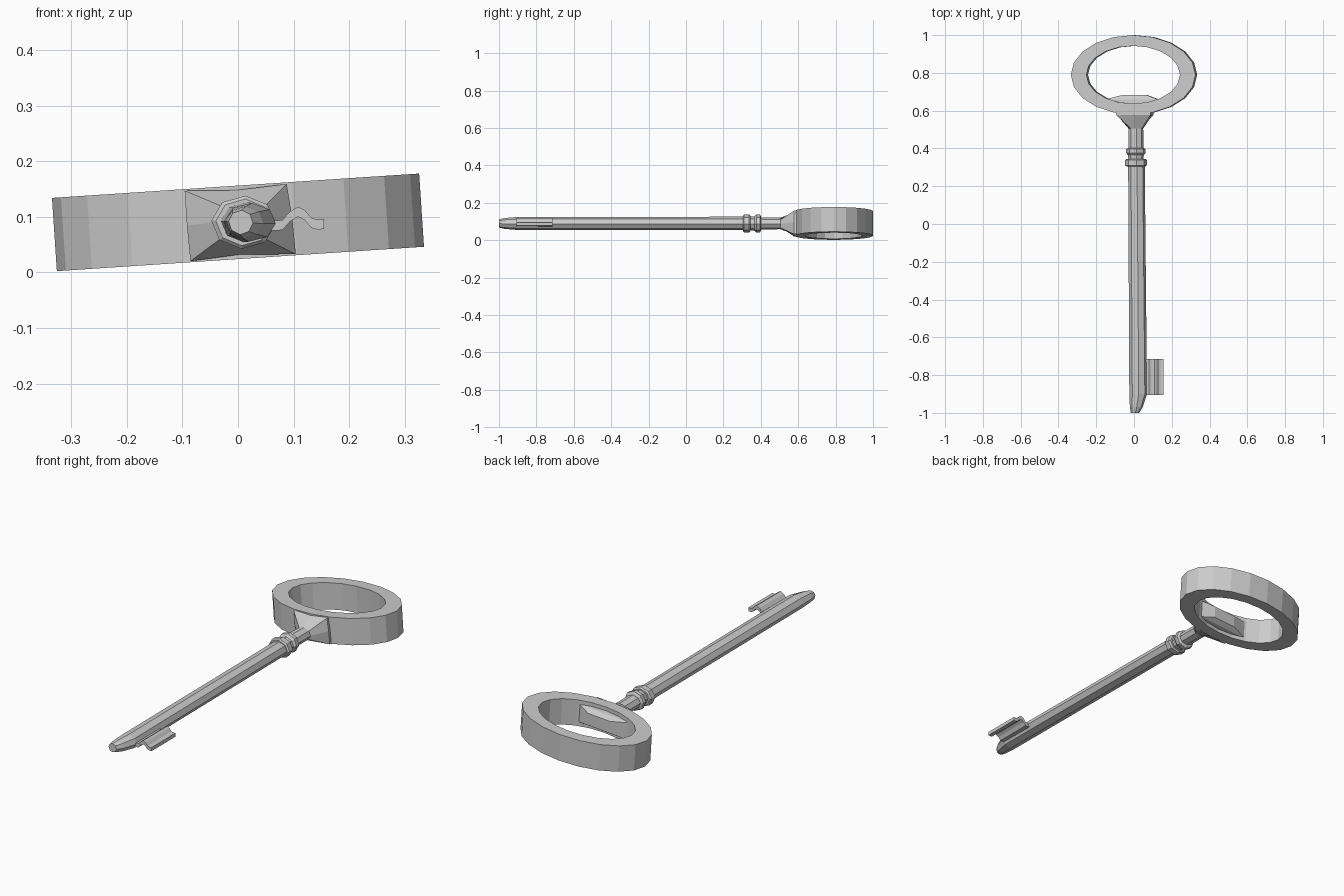
import bpy, bmesh
from math import cos, sin, pi, radians

if "Cube" in bpy.data.objects:
    bpy.data.objects.remove(bpy.data.objects["Cube"])

TILT = radians(3.8)
CZ = 0.09


def make(name, verts, faces):
    me = bpy.data.meshes.new(name)
    me.from_pydata(verts, [], faces)
    bm = bmesh.new()
    bm.from_mesh(me)
    bmesh.ops.recalc_face_normals(bm, faces=bm.faces)
    bm.to_mesh(me)
    bm.free()
    ob = bpy.data.objects.new(name, me)
    bpy.context.collection.objects.link(ob)
    return ob


def loft(name, rings):
    """Skin equal-length closed sections and cap both ends."""
    n = len(rings[0])
    verts = [p for r in rings for p in r]
    faces = [(k*n+i, k*n+(i+1) % n, (k+1)*n+(i+1) % n, (k+1)*n+i)
             for k in range(len(rings)-1) for i in range(n)]
    faces += [tuple(range(n)), tuple(range((len(rings)-1)*n, len(rings)*n))]
    return make(name, verts, faces)


def octagon(y, cx, rx, rz):
    return [(cx + rx*cos(i*pi/4 - TILT), y, CZ + rz*sin(i*pi/4 - TILT)) for i in range(8)]


def tilted(x, y, z):
    return (x*cos(TILT) - z*sin(TILT), y, CZ + x*sin(TILT) + z*cos(TILT))


# bow: tilted oval ring with 20 sides
N = 20
section = [(0.331, 0.21, -0.066), (0.331, 0.21, 0.066),
           (0.248, 0.153, 0.066), (0.248, 0.153, -0.066)]
verts = [tilted(a*cos(2*pi*i/N), 0.79 + b*sin(2*pi*i/N), z)
         for i in range(N) for a, b, z in section]
faces = [(i*4+j, i*4+(j+1) % 4, ((i+1) % N)*4+(j+1) % 4, ((i+1) % N)*4+j)
         for i in range(N) for j in range(4)]
make("bow_ring", verts, faces)

# shaft with tapered tip
loft("shaft", [octagon(*s) for s in [
    (-1.0, 0.005, 0.022, 0.022), (-0.97, 0.012, 0.034, 0.029),
    (-0.90, 0.022, 0.047, 0.035), (0.32, 0.013, 0.044, 0.036)]])

# two collars, the upper one waisted
loft("lower_collar", [octagon(*s) for s in [
    (0.305, 0.01, 0.05, 0.042), (0.311, 0.01, 0.058, 0.048),
    (0.338, 0.01, 0.058, 0.048), (0.345, 0.01, 0.05, 0.042)]])
loft("upper_collar", [octagon(*s) for s in [
    (0.34, 0.01, 0.04, 0.036), (0.365, 0.01, 0.042, 0.038),
    (0.376, 0.01, 0.052, 0.048), (0.396, 0.01, 0.052, 0.048),
    (0.402, 0.01, 0.042, 0.036)]])

# neck flaring from an octagon into a rectangle against the bow
flare = [(0.098, 0), (0.092, 0.063), (0, 0.058), (-0.092, 0.063),
         (-0.092, 0), (-0.09, -0.064), (0, -0.058), (0.1, -0.064)]
loft("neck", [octagon(0.395, 0.01, 0.04, 0.032), octagon(0.505, 0.01, 0.039, 0.031),
              [tilted(x, 0.578, z) for x, z in flare],
              [tilted(x, 0.60, z) for x, z in flare]])

# wedge set inside the bow
def rect(y, x0, x1, z0, z1):
    return [tilted(x, y, z) for x, z in ((x0, z0), (x1, z0), (x1, z1), (x0, z1))]

loft("inner_wedge", [rect(0.61, -0.15, 0.13, -0.05, 0.05),
                     rect(0.66, -0.15, 0.13, -0.045, 0.045),
                     rect(0.684, -0.055, 0.065, -0.03, 0.03)])

# bit: wavy plate extruded along the shaft
path = [(0.04, 0.083), (0.08, 0.085), (0.093, 0.1), (0.108, 0.109),
        (0.12, 0.103), (0.132, 0.089), (0.143, 0.086), (0.155, 0.087)]
outline = [(x, z + 0.009) for x, z in path] + [(x, z - 0.009) for x, z in reversed(path)]
loft("bit", [[(x, y, z) for x, z in outline] for y in (-0.905, -0.715)])
